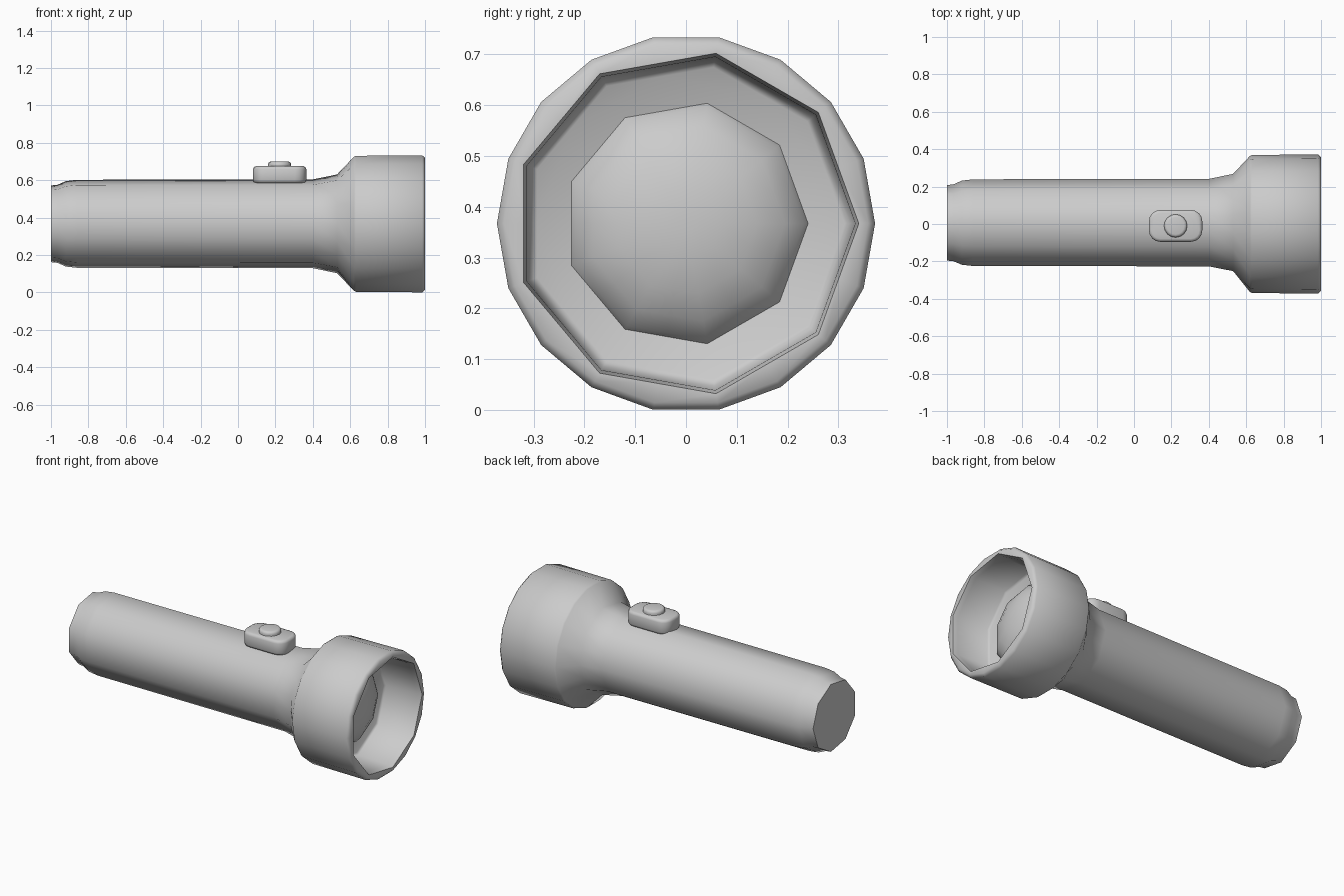
import bpy, bmesh
from math import sin, cos, radians

if "Cube" in bpy.data.objects:
    bpy.data.objects.remove(bpy.data.objects["Cube"])

CZ = 0.367  # height of the torch axis


def finish(bm, name, angle):
    bmesh.ops.recalc_face_normals(bm, faces=bm.faces)
    me = bpy.data.meshes.new(name)
    bm.to_mesh(me)
    bm.free()
    ob = bpy.data.objects.new(name, me)
    bpy.context.collection.objects.link(ob)
    bpy.ops.object.select_all(action='DESELECT')
    bpy.context.view_layer.objects.active = ob
    ob.select_set(True)
    bpy.ops.object.shade_smooth_by_angle(angle=radians(angle))
    return ob


def lathe(name, rings, cap_start, cap_end, angle=50):
    """Rings (x, radius, sides) about the x axis; 9-sided rings get chord midpoints."""
    bm = bmesh.new()
    prev = None
    for i, (x, r, sides) in enumerate(rings):
        ring = []
        for k in range(18):
            a = radians(20 * k)
            rr = r * cos(radians(20)) if sides == 9 and k % 2 else r
            ring.append(bm.verts.new((x, rr * cos(a), CZ + rr * sin(a))))
        if prev:
            for k in range(18):
                j = (k + 1) % 18
                bm.faces.new((prev[k], prev[j], ring[j], ring[k]))
        elif cap_start:
            bm.faces.new(ring)
        prev = ring
    if cap_end:
        bm.faces.new(prev)
    return finish(bm, name, angle)


# Handle, flared head, open rim and reflector plate in one shell
lathe("torch_body", [
    (-1.0, 0.208, 9), (-0.965, 0.212, 9), (-0.92, 0.232, 9), (-0.86, 0.239, 9),
    (0.40, 0.241, 9), (0.53, 0.268, 9), (0.62, 0.364, 18), (0.63, 0.369, 18),
    (0.985, 0.372, 18), (1.0, 0.358, 18), (1.0, 0.340, 9), (0.97, 0.333, 9),
    (0.77, 0.325, 9), (0.76, 0.312, 9)], True, True)

# Convex lens
lathe("lens", [
    (0.755, 0.243, 9), (0.775, 0.232, 9), (0.805, 0.195, 9),
    (0.83, 0.14, 9), (0.845, 0.07, 9), (0.848, 0.02, 9)], False, True)

# Switch housing: box with rounded corners and softened rims
bm = bmesh.new()
bmesh.ops.create_cube(bm, size=1)
for v in bm.verts:
    v.co.x = 0.2225 + v.co.x * 0.285
    v.co.y = -0.01 + v.co.y * 0.17
    v.co.z = 0.63 + v.co.z * 0.09
upright = [e for e in bm.edges if abs(e.verts[0].co.z - e.verts[1].co.z) > 0.01]
bmesh.ops.bevel(bm, geom=upright, offset=0.06, segments=4, profile=0.5, affect='EDGES')
rims = [e for e in bm.edges if abs(e.verts[0].co.z - e.verts[1].co.z) < 0.001]
bmesh.ops.bevel(bm, geom=rims, offset=0.016, segments=2, profile=0.5, affect='EDGES')
finish(bm, "switch_housing", 50)

# Round push button
bm = bmesh.new()
bmesh.ops.create_cone(bm, cap_ends=True, segments=16, radius1=0.062, radius2=0.062, depth=0.045)
for v in bm.verts:
    v.co.x += 0.2225
    v.co.y -= 0.01
    v.co.z += 0.6775
top = [e for e in bm.edges if all(v.co.z > 0.69 for v in e.verts)]
bmesh.ops.bevel(bm, geom=top, offset=0.016, segments=3, profile=0.5, affect='EDGES')
finish(bm, "push_button", 50)
